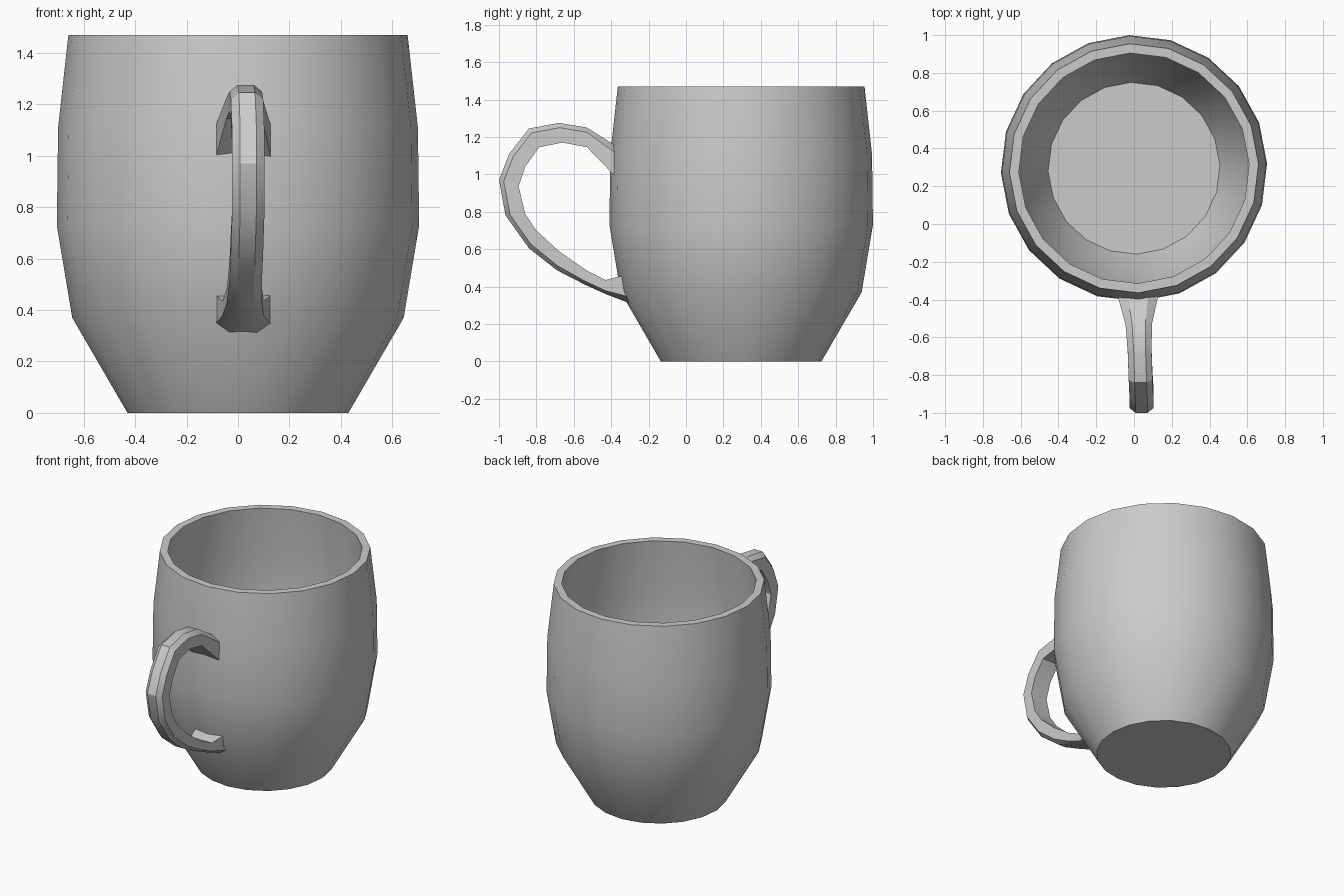
import bpy, bmesh, math

if "Cube" in bpy.data.objects:
    bpy.data.objects.remove(bpy.data.objects["Cube"])

SIDES = 20
CENTRE_Y = 0.295


def skin(name, rings, cap_start=True, cap_end=True):
    """Bridge a list of closed rings and cap the ends."""
    bm = bmesh.new()
    loops = [[bm.verts.new(p) for p in ring] for ring in rings]
    n = len(loops[0])
    for a, b in zip(loops, loops[1:]):
        for i in range(n):
            j = (i + 1) % n
            bm.faces.new((a[i], a[j], b[j], b[i]))
    if cap_start:
        bm.faces.new(loops[0][::-1])
    if cap_end:
        bm.faces.new(loops[-1])
    bmesh.ops.recalc_face_normals(bm, faces=bm.faces)
    mesh = bpy.data.meshes.new(name)
    bm.to_mesh(mesh)
    bm.free()
    obj = bpy.data.objects.new(name, mesh)
    bpy.context.collection.objects.link(obj)
    bpy.ops.object.select_all(action='DESELECT')
    obj.select_set(True)
    bpy.context.view_layer.objects.active = obj
    bpy.ops.object.shade_smooth_by_angle(angle=math.radians(30))
    return obj


# Cup body: outer wall up, over the rim, inner wall down to the floor
profile = [(0.43, 0), (0.645, 0.37), (0.705, 0.73), (0.70, 1.11), (0.66, 1.47),
           (0.61, 1.47), (0.645, 1.10), (0.65, 0.74), (0.595, 0.41), (0.455, 0.13)]


def circle(r, z):
    angles = [math.radians(2) + math.tau * i / SIDES for i in range(SIDES)]
    return [(r * math.cos(a), CENTRE_Y + r * math.sin(a), z) for a in angles]


skin("cup_body", [circle(r, z) for r, z in profile])

# Handle stations: outer y, z, inner y, z, centre x, half width
stations = [
    (-0.37, 1.15, -0.37, 0.98, 0.02, 0.11),
    (-0.53, 1.25, -0.53, 1.145, 0.025, 0.07),
    (-0.68, 1.275, -0.66, 1.17, 0.03, 0.063),
    (-0.84, 1.245, -0.785, 1.145, 0.035, 0.063),
    (-0.945, 1.11, -0.86, 1.04, 0.04, 0.063),
    (-1.0, 0.97, -0.895, 0.936, 0.04, 0.063),
    (-0.965, 0.78, -0.86, 0.79, 0.04, 0.063),
    (-0.84, 0.605, -0.80, 0.70, 0.035, 0.063),
    (-0.69, 0.487, -0.68, 0.59, 0.03, 0.063),
    (-0.54, 0.41, -0.53, 0.485, 0.025, 0.068),
    (-0.43, 0.36, -0.43, 0.435, 0.02, 0.08),
    (-0.30, 0.31, -0.33, 0.46, 0.02, 0.108),
]


def section(oy, oz, iy, iz, cx, hw):
    # Flat inner face, straight sides, chamfered outer face
    shape = [(-0.5, 0), (0.5, 0), (1, 0.24), (1, 1), (-1, 1), (-1, 0.24)]
    return [(cx + hw * u, oy + (iy - oy) * t, oz + (iz - oz) * t) for u, t in shape]


skin("handle", [section(*s) for s in stations])
